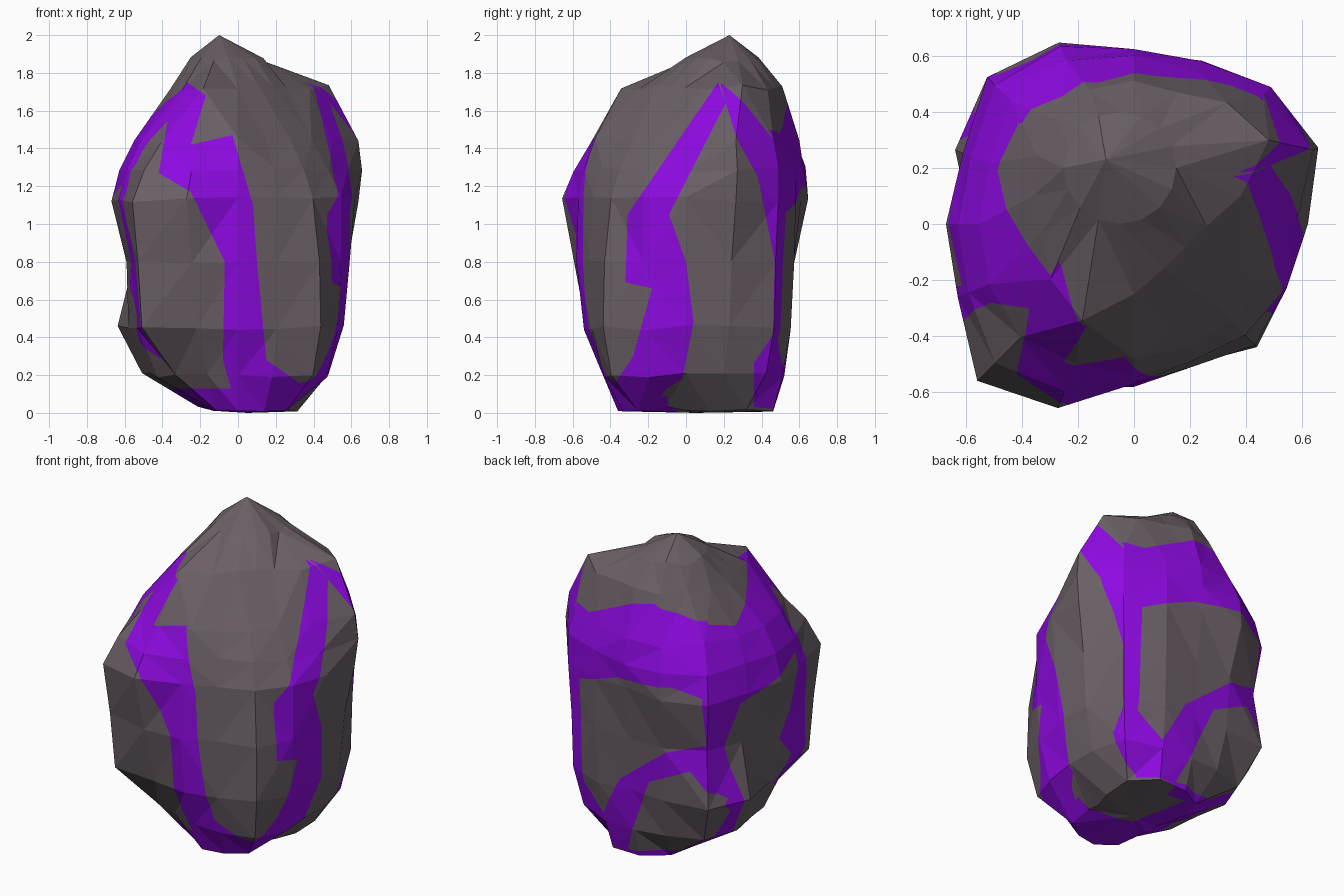
import bpy, bmesh, math, random
from mathutils import Vector

if "Cube" in bpy.data.objects:
    bpy.data.objects.remove(bpy.data.objects["Cube"])

random.seed(4)
bm = bmesh.new()
SIDES = 16


def ring(z, radii, centre=(0, 0), jitter=0.015):
    """One irregular cross-section, counter-clockwise from +x."""
    out = []
    for k, r in enumerate(radii):
        a = 2 * math.pi * k / SIDES
        out.append(bm.verts.new((centre[0] + r * math.cos(a),
                                 centre[1] + r * math.sin(a),
                                 z + random.uniform(-jitter, jitter))))
    return out


# Rock body: stacked cross-sections
belt = [.62, .69, .69, .63, .61, .70, .74, .66, .67, .68, .79, .71, .57, .53, .56, .59]
shoulder = [.50, .69, .65, .59, .60, .63, .62, .56, .55, .56, .57, .54, .48, .40, .40, .42]
rings = [
    ring(0.02, [.27, .34, .45, .50, .46, .40, .30, .20, .15, .15, .20, .30, .36, .36, .36, .28]),
    ring(0.20, [.48, .52, .60, .55, .52, .54, .60, .55, .47, .46, .47, .43, .44, .47, .56, .51]),
    ring(0.45, [.56, .60, .66, .60, .55, .60, .74, .69, .58, .58, .72, .57, .54, .54, .62, .57]),
    ring(0.80, [.59, .63, .67, .62, .57, .62, .69, .60, .59, .61, .75, .64, .58, .55, .61, .59]),
    ring(1.13, belt),
    ring(1.29, [(a + b) * .515 for a, b in zip(belt, shoulder)]),
    ring(1.45, shoulder),
    ring(1.72, [.38, .52, .47, .40, .41, .41, .38, .37, .36, .36, .42, .48, .35, .28, .26, .28], (0, .1)),
    ring(1.87, [.2] * SIDES, (-.05, .2)),
]
for low, high in zip(rings, rings[1:]):
    for i in range(SIDES):
        j = (i + 1) % SIDES
        bm.faces.new((low[i], low[j], high[j], high[i]))
peak = bm.verts.new((-.1, .23, 2))
base = bm.verts.new((.05, .05, 0))
for i in range(SIDES):
    j = (i + 1) % SIDES
    bm.faces.new((rings[-1][i], rings[-1][j], peak))
    bm.faces.new((rings[0][j], rings[0][i], base))
bmesh.ops.triangulate(bm, faces=bm.faces[:], quad_method='BEAUTY')


def inside(p, poly):
    hit = False
    for (x1, y1), (x2, y2) in zip(poly, poly[1:] + poly[:1]):
        if (y1 > p[1]) != (y2 > p[1]) and p[0] < (x2 - x1) * (p[1] - y1) / (y2 - y1) + x1:
            hit = not hit
    return hit


def cut(faces, co, no):
    geom = set(faces)
    for f in faces:
        geom.update(f.edges, f.verts)
    bmesh.ops.bisect_plane(bm, geom=list(geom), dist=1e-4, plane_co=co, plane_no=no)


def paint(depth, sign, limit, colour, poly):
    """Cut an outline, projected along the depth axis, into one side and colour it."""
    a, b = [i for i in range(3) if i != depth]
    axis = Vector([sign if i == depth else 0 for i in range(3)])

    def on_side(f):
        return f.calc_center_median().dot(axis) > limit
    cut(bm.faces[:], axis * limit, axis)
    for p, q in zip(poly, poly[1:] + poly[:1]):
        lo = [min(p[0], q[0]), min(p[1], q[1])]
        hi = [max(p[0], q[0]), max(p[1], q[1])]
        near = [f for f in bm.faces if on_side(f) and all(
            min(v.co[c] for v in f.verts) <= hi[n] and max(v.co[c] for v in f.verts) >= lo[n]
            for n, c in enumerate((a, b)))]
        co, no = Vector((0, 0, 0)), Vector((0, 0, 0))
        co[a], co[b] = p
        no[a], no[b] = q[1] - p[1], p[0] - q[0]
        if near:
            cut(near, co, no.normalized())
    for f in bm.faces:
        c = f.calc_center_median()
        if on_side(f) and inside((c[a], c[b]), poly):
            f.material_index = colour


ROCK, VEIN = 0, 1
# Underside vein
paint(2, -1, -.13, VEIN, [(-.5, -.05), (-.15, -.5), (.4, -.45), (.3, -.1), (0, 0), (-.1, .45), (-.5, .3)])
# Left vein, wide at the top and forking around a grey patch
paint(0, -1, .1, VEIN, [
    (-.22, 1.73), (.19, 1.5), (.44, 1.57), (.7, 1.6), (.7, 1.1), (.5, 0),
    (.2, .05), (.29, .41), (.36, .81), (.29, 1.07), (-.22, 1.21), (-.23, .82), (-.12, .68), (-.3, .51),
    (-.13, .38), (-.3, .28), (-.46, .5), (-.42, .8), (-.28, 1.38), (-.31, 1.63)])
# Back vein field with two grey patches left inside it
paint(1, 1, .36, VEIN, [(-.6, 1.58), (-.39, 1.57), (-.13, 1.66), (0, 1.64), (.34, 1.48),
                        (.46, 1.5), (.46, .05), (0, 0), (-.6, 0)])
paint(1, 1, .42, ROCK, [(.43, 1.04), (.06, 1.18), (-.31, 1.22), (-.49, 1.16), (-.49, .85),
                        (-.25, .77), (.08, .51), (.22, .24), (.42, .43)])
paint(1, 1, .36, ROCK, [(-.13, .55), (-.4, .68), (-.57, .5), (-.56, .3), (-.45, .1), (.08, .03)])
# Front vein
paint(1, -1, .1, VEIN, [
    (-.27, 1.75), (-.17, 1.68), (-.25, 1.42), (-.03, 1.47), (.08, 1.1), (.1, .8), (.15, .28), (.35, .14),
    (.3, 0), (0, 0), (-.08, .28), (-.07, .8), (-.25, 1.17), (-.42, 1.27), (-.36, 1.62)])
# Right veins: one running forward, one following the back corner
paint(0, 1, .15, VEIN, [
    (.17, 1.75), (-.31, 1.05), (-.32, .69), (-.18, .66), (-.28, .3), (-.38, .15), (-.2, 0), (-.1, .13),
    (-.02, .18), (.04, .48), (0, .8), (-.09, 1.05), (.21, 1.64)])
paint(0, 1, .38, VEIN, [
    (.18, 1.75), (.3, 1.65), (.46, 1.45), (.55, 1.66), (.7, 1.5), (.54, 1.03), (.58, .8),
    (.57, .4), (.5, .04), (.45, .04), (.47, .8), (.38, 1.25), (.27, 1.45), (.21, 1.64)])

bmesh.ops.recalc_face_normals(bm, faces=bm.faces[:])
mesh = bpy.data.meshes.new("rock")
bm.to_mesh(mesh)
bm.free()
rock = bpy.data.objects.new("rock", mesh)
bpy.context.collection.objects.link(rock)
for name, col in (("grey stone", (.145, .116, .134, 1)), ("purple vein", (.27, .003, .76, 1))):
    mat = bpy.data.materials.new(name)
    mat.diffuse_color = col
    mat.use_nodes = True
    mat.node_tree.nodes["Principled BSDF"].inputs["Base Color"].default_value = mat.diffuse_color
    mesh.materials.append(mat)
